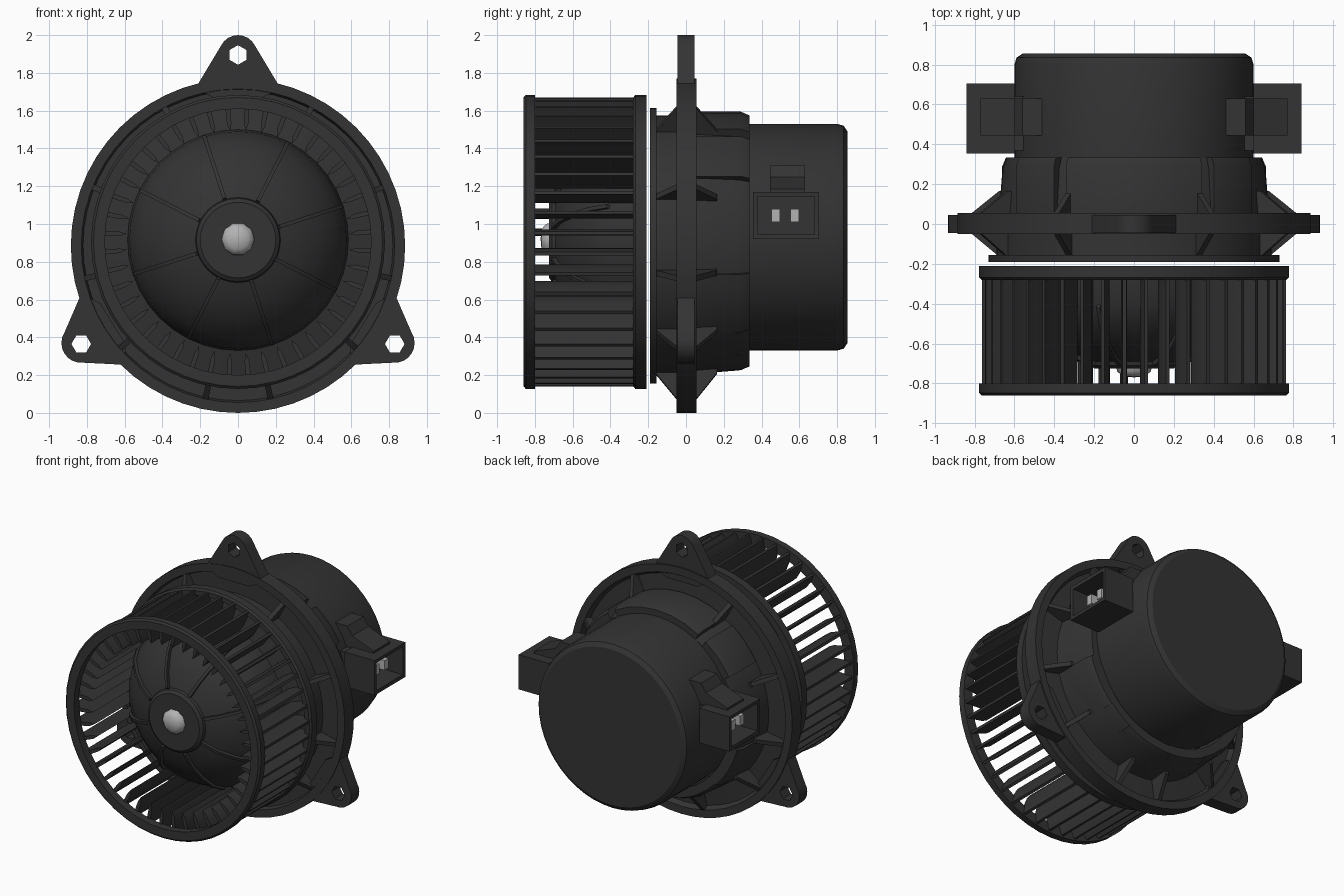
import bpy, bmesh, math
from math import sin, cos, radians, pi

if "Cube" in bpy.data.objects:
    bpy.data.objects.remove(bpy.data.objects["Cube"])


def material(name, v):
    m = bpy.data.materials.new(name)
    m.diffuse_color = (v, v, v, 1)
    m.use_nodes = True
    m.node_tree.nodes["Principled BSDF"].inputs["Base Color"].default_value = m.diffuse_color
    return m


BLACK = material("black plastic", 0.033)
METAL = material("light metal", 0.45)
ZF, ZW, ZM = 0.885, 0.905, 0.93      # centre heights: flange, wheel, motor


def finish(name, bm, mat=BLACK, angle=32):
    bmesh.ops.remove_doubles(bm, verts=bm.verts, dist=1e-5)
    bmesh.ops.recalc_face_normals(bm, faces=bm.faces)
    me = bpy.data.meshes.new(name)
    bm.to_mesh(me)
    bm.free()
    me.materials.append(mat)
    ob = bpy.data.objects.new(name, me)
    bpy.context.collection.objects.link(ob)
    bpy.ops.object.select_all(action='DESELECT')
    ob.select_set(True)
    bpy.context.view_layer.objects.active = ob
    bpy.ops.object.shade_smooth_by_angle(angle=radians(angle))
    return ob


def polar(r, y, a, cz, t=0.0):
    """Point at radius r and angle a about the y axis, shifted t sideways."""
    return (r * cos(a) - t * sin(a), y, cz + r * sin(a) + t * cos(a))


def lathe(bm, profile, cz, n=48, closed=False, a0=0, a1=360):
    """Turn an (r, y) profile about the y axis, fully or as an arc block."""
    full = a1 - a0 == 360
    rows = [[bm.verts.new(polar(r, y, radians(a0 + (a1 - a0) * i / n), cz))
             for r, y in profile] for i in range(n if full else n + 1)]
    k = len(profile)
    for i in range(n):
        p, q = rows[i], rows[(i + 1) % len(rows)]
        for j in range(k if closed else k - 1):
            j2 = (j + 1) % k
            if profile[j][0] == 0 and profile[j2][0] == 0:
                continue
            if profile[j][0] == 0:
                p[j].co = q[j].co = rows[0][j].co
                bm.faces.new((p[j], p[j2], q[j2]))
            elif profile[j2][0] == 0:
                bm.faces.new((p[j], p[j2], q[j]))
            else:
                bm.faces.new((p[j], p[j2], q[j2], q[j]))
    if not full:
        bm.faces.new(rows[0])
        bm.faces.new(rows[-1])


def prism(bm, a, b):
    """Solid between two matching outlines."""
    va, vb = [bm.verts.new(p) for p in a], [bm.verts.new(p) for p in b]
    bm.faces.new(va)
    bm.faces.new(vb)
    for i in range(len(a)):
        j = (i + 1) % len(a)
        bm.faces.new((va[i], va[j], vb[j], vb[i]))


def rib(bm, profile, deg, thick, cz):
    a = radians(deg)
    prism(bm, [polar(r, y, a, cz, -thick / 2) for r, y in profile],
          [polar(r, y, a, cz, thick / 2) for r, y in profile])


def box(bm, x, y, z):
    prism(bm, [(x[0], y[i], z[j]) for i, j in ((0, 0), (1, 0), (1, 1), (0, 1))],
          [(x[1], y[i], z[j]) for i, j in ((0, 0), (1, 0), (1, 1), (0, 1))])


# Motor can
bm = bmesh.new()
lathe(bm, [(0.60, 0.30), (0.60, 0.80), (0.59, 0.835), (0.56, 0.855), (0, 0.855)], ZM)
finish("motor_can", bm)

# Housing with flange rim
bm = bmesh.new()
lathe(bm, [(0, -0.19), (0.73, -0.19), (0.73, -0.155), (0.69, -0.155), (0.69, -0.02),
           (0.82, -0.02), (0.83, -0.05), (0.885, -0.05), (0.885, 0.055), (0.83, 0.055),
           (0.81, 0.02), (0.68, 0.03), (0.66, 0.28), (0.64, 0.335), (0.58, 0.335)], ZF + 0.0, 56)
finish("housing_flange", bm)

# Raised panels around the housing
bm = bmesh.new()
for mid, half in ((90, 30), (42, 12), (138, 12), (-30, 15), (210, 15), (-74, 13), (254, 13)):
    lathe(bm, [(0.6, 0.05), (0.685, 0.05), (0.685, 0.29), (0.665, 0.335), (0.6, 0.335)],
          ZF + 0.025, 6, True, mid - half, mid + half)
finish("housing_panels", bm)

# Gussets on both sides of the flange
bm = bmesh.new()
for a in (-78, -41, -12, 22, 62):
    for deg in (a, 180 - a):
        rib(bm, [(0.66, -0.01), (0.66, -0.155), (0.70, -0.155), (0.835, -0.045), (0.835, -0.01)],
            deg, 0.03, ZF)
        rib(bm, [(0.64, 0.0), (0.83, 0.0), (0.83, 0.055), (0.69, 0.165), (0.64, 0.165)],
            deg, 0.03, ZF)
finish("flange_gussets", bm)


# Mounting ears: filled outline with a hole
def ear(name, cx, cz, tip, base, hole_turn):
    d = math.atan2(cz - ZF, cx)
    outline = [(cx + tip * cos(d + t), cz + tip * sin(d + t))
               for t in [radians(-65 + 130 * i / 8) for i in range(9)]]
    for off, r in ((base, 0.865), (base * 0.6, 0.79), (-base * 0.6, 0.79), (-base, 0.865)):
        a = d + radians(off)
        outline.append((r * cos(a), ZF + r * sin(a)))
    hole = [(cx + 0.052 * cos(hole_turn + i * pi / 3), cz - 0.005 + 0.052 * sin(hole_turn + i * pi / 3))
            for i in range(6)]
    cu = bpy.data.curves.new(name, 'CURVE')
    cu.dimensions, cu.fill_mode, cu.extrude = '2D', 'BOTH', 0.045
    for pts in (outline, hole):
        s = cu.splines.new('POLY')
        s.points.add(len(pts) - 1)
        s.use_cyclic_u = True
        for p, (x, z) in zip(s.points, pts):
            p.co = (x, z, 0, 1)
    ob = bpy.data.objects.new(name, cu)
    ob.rotation_euler.x = pi / 2
    bpy.context.collection.objects.link(ob)
    cu.materials.append(BLACK)
    bpy.ops.object.select_all(action='DESELECT')
    ob.select_set(True)
    bpy.context.view_layer.objects.active = ob
    bpy.ops.object.convert(target='MESH')
    bpy.ops.object.shade_smooth_by_angle(angle=radians(32))


ear("top_ear", 0, 1.90, 0.10, 15, pi / 6)
ear("left_ear", -0.83, 0.37, 0.105, 15, 0)
ear("right_ear", 0.83, 0.37, 0.105, 15, 0)

# Fan wheel: end rings
bm = bmesh.new()
for y0, y1, ri in ((-0.86, -0.80, 0.705), (-0.28, -0.21, 0.73)):
    lathe(bm, [(0.765, y0), (0.778, y0 + 0.012), (0.778, y1), (ri, y1), (ri, y0)], ZW, 48, True)
finish("wheel_rings", bm)

# Fan wheel: blades with a slightly curved tapered section
bm = bmesh.new()
section = [(0.59, 0.0), (0.63, 0.014), (0.70, 0.016), (0.765, 0.002),
           (0.765, -0.016), (0.70, -0.009), (0.63, -0.010)]
for i in range(44):
    a = 2 * pi * (i + 0.5) / 44
    prism(bm, [polar(r, -0.81, a, ZW, t) for r, t in section],
          [polar(r, -0.23, a, ZW, t) for r, t in section])
finish("wheel_blades", bm)

# Fan wheel: domed back plate and hub
bm = bmesh.new()
dome = [(0.225, -0.69), (0.33, -0.655), (0.43, -0.59), (0.52, -0.50), (0.575, -0.40), (0.585, -0.28)]
lathe(bm, [(0, -0.725), (0.20, -0.725), (0.22, -0.71)] + dome + [(0.76, -0.24)], ZW + 0.01, 40)
finish("wheel_dome", bm)
bm = bmesh.new()
for k in range(8):
    rib(bm, [(r + 0.008, y - 0.022) for r, y in dome[:5]] +
        [(r - 0.03, y + 0.03) for r, y in reversed(dome[:5])], 18 + 45 * k, 0.02, ZW + 0.01)
finish("dome_ribs", bm)

# Shaft end
bm = bmesh.new()
lathe(bm, [(0.09, -0.71), (0.085, -0.74), (0.055, -0.765), (0, -0.77)], 0.92, 10)
finish("shaft_end", bm, METAL, 50)

# Electrical sockets on both sides, each with two pins
for s, side in ((1, "right"), (-1, "left")):
    bm = bmesh.new()
    box(bm, (s * 0.60, s * 0.84), (0.355, 0.705), (0.92, 1.17))
    bm.faces.ensure_lookup_table()
    bmesh.ops.recalc_face_normals(bm, faces=bm.faces)
    mouth = max(bm.faces, key=lambda f: s * f.calc_center_median().x)
    bmesh.ops.inset_region(bm, faces=[mouth], thickness=0.035)
    bmesh.ops.translate(bm, verts=mouth.verts, vec=(-s * 0.003, 0, 0))
    wall = bmesh.ops.extrude_discrete_faces(bm, faces=[mouth])["faces"][0]
    bmesh.ops.translate(bm, verts=wall.verts, vec=(-s * 0.17, 0, 0))
    finish(side + "_socket", bm)

    bm = bmesh.new()
    box(bm, (s * 0.45, s * 0.61), (0.37, 0.64), (0.93, 1.16))
    finish(side + "_socket_base", bm)

    bm = bmesh.new()
    latch = [(0.42, 1.15), (0.77, 1.15), (0.77, 1.185), (0.60, 1.25), (0.56, 1.31), (0.42, 1.31)]
    prism(bm, [(s * x, 0.445, z) for x, z in latch], [(s * x, 0.63, z) for x, z in latch])
    finish(side + "_socket_latch", bm)

    bm = bmesh.new()
    for y in (0.475, 0.575):
        box(bm, (s * 0.65, s * 0.78), (y - 0.022, y + 0.022), (1.01, 1.08))
    finish(side + "_pins", bm, METAL)
